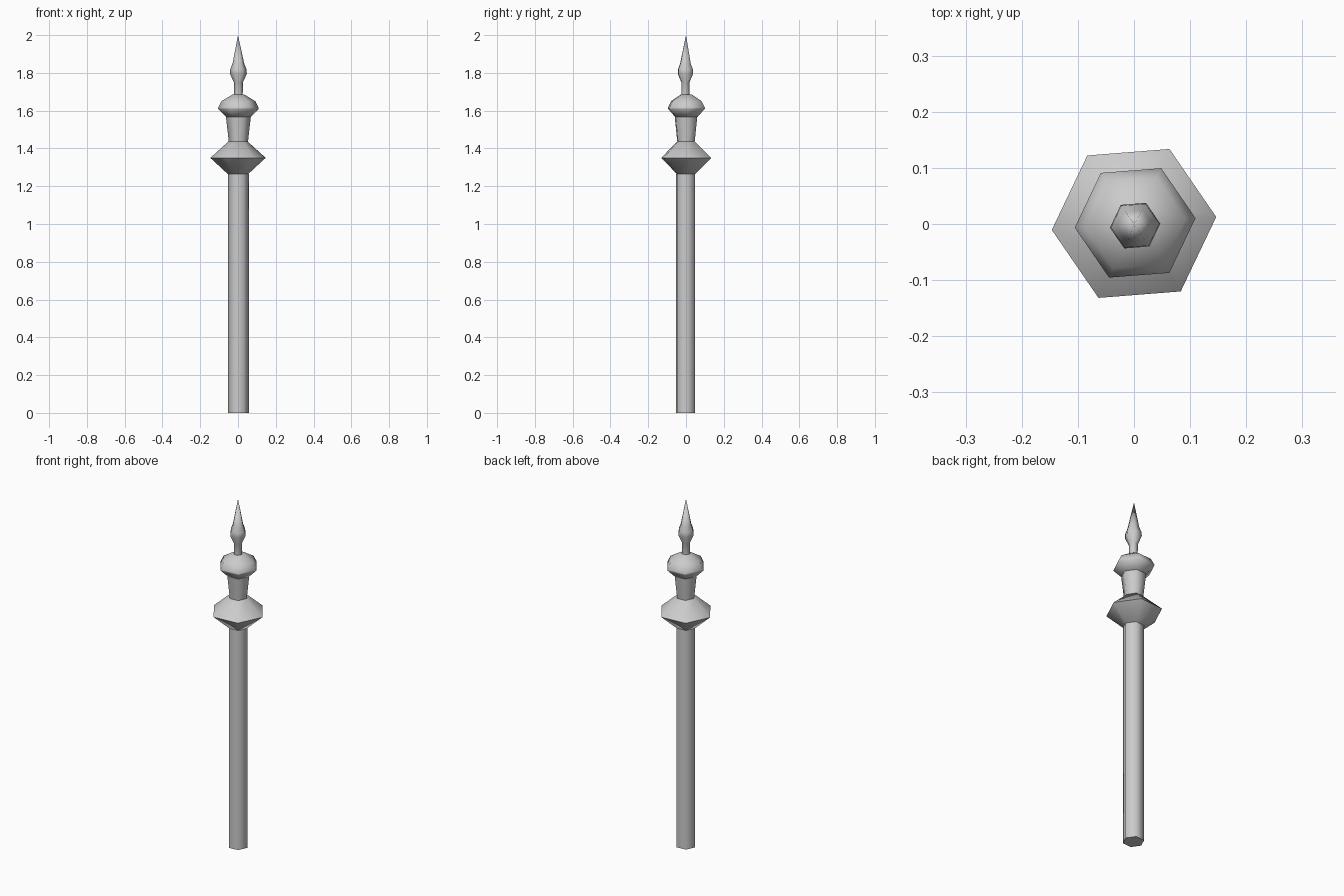
import bpy, bmesh, math

if "Cube" in bpy.data.objects:
    bpy.data.objects.remove(bpy.data.objects["Cube"])

SIDES = 6
TURN = math.radians(4.5)


def turned(name, profile, cx=0.0, cy=0.0, smooth_angle=35):
    """Six-sided turned solid from (radius, z) pairs; radius 0 makes a point."""
    bm = bmesh.new()
    rings = []
    for r, z in profile:
        if r == 0:
            rings.append([bm.verts.new((0, 0, z))])
        else:
            rings.append([bm.verts.new((cx + r * math.cos(TURN + i * math.tau / SIDES),
                                        cy + r * math.sin(TURN + i * math.tau / SIDES), z))
                          for i in range(SIDES)])
    for a, b in zip(rings, rings[1:]):
        for i in range(SIDES):
            j = (i + 1) % SIDES
            if len(b) == 1:
                bm.faces.new((a[i], a[j], b[0]))
            else:
                bm.faces.new((a[i], a[j], b[j], b[i]))
    # End caps
    for ring in (rings[0], rings[-1]):
        if len(ring) > 1:
            bm.faces.new(ring)
    bmesh.ops.recalc_face_normals(bm, faces=bm.faces)
    mesh = bpy.data.meshes.new(name)
    bm.to_mesh(mesh)
    bm.free()
    obj = bpy.data.objects.new(name, mesh)
    bpy.context.collection.objects.link(obj)
    bpy.ops.object.select_all(action='DESELECT')
    obj.select_set(True)
    bpy.context.view_layer.objects.active = obj
    bpy.ops.object.shade_smooth_by_angle(angle=math.radians(smooth_angle))
    return obj


# Long post
turned("shaft", [(0.056, 0), (0.056, 1.266)], 0.002, -0.002, 62)
# Wide double-cone collar
turned("lower_collar", [(0.056, 1.266), (0.147, 1.35), (0.052, 1.436)], 0, 0.001, 62)
# Flared neck between the collars
turned("neck", [(0.051, 1.436), (0.066, 1.567)], 0.002, 0, 62)
# Upper collar with domed top
turned("upper_collar", [(0.066, 1.567), (0.108, 1.61), (0.108, 1.615),
                        (0.09, 1.65), (0.032, 1.685)], 0.002, 0.002, 62)
# Spear-shaped finial
turned("finial", [(0.023, 1.68), (0.024, 1.75), (0.045, 1.795), (0.043, 1.82),
                  (0.031, 1.85), (0, 2.0)], 0.002, -0.003, 62)
